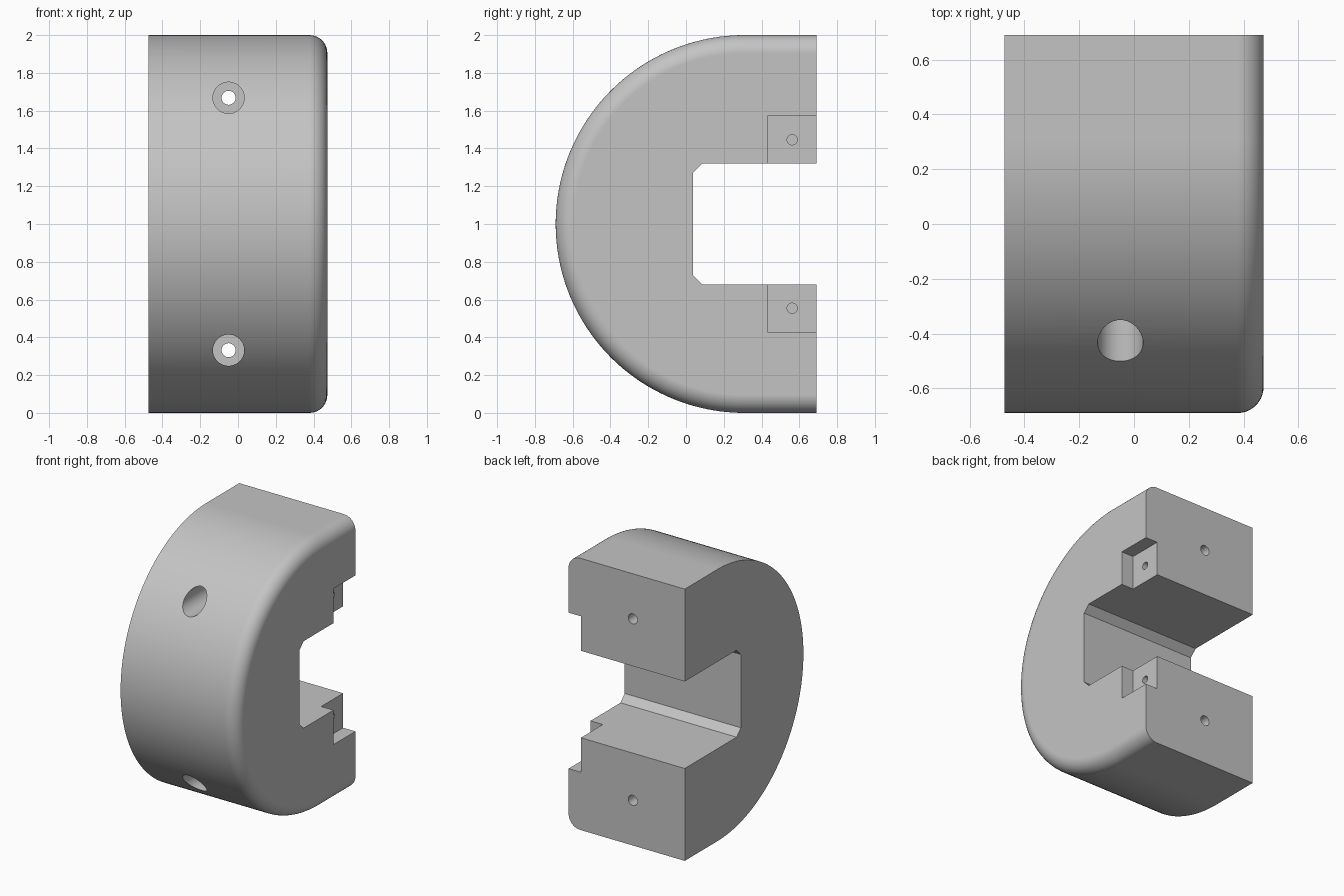
import bpy, bmesh
from math import pi, sin, cos, radians
from mathutils import Matrix

if "Cube" in bpy.data.objects:
    bpy.data.objects.remove(bpy.data.objects["Cube"], do_unlink=True)

HALF_W, BACK, MID = 0.473, 0.69, 1.0
ARC_Y = BACK - 0.38

grey = bpy.data.materials.new("plain grey")
grey.use_nodes = True
colour = (0.55, 0.55, 0.55, 1)
grey.diffuse_color = colour
grey.node_tree.nodes["Principled BSDF"].inputs["Base Color"].default_value = colour


def finish(bm, name):
    bmesh.ops.recalc_face_normals(bm, faces=bm.faces)
    mesh = bpy.data.meshes.new(name)
    bm.to_mesh(mesh)
    bm.free()
    mesh.materials.append(grey)
    obj = bpy.data.objects.new(name, mesh)
    bpy.context.collection.objects.link(obj)
    return obj


def prism(profile, x0, x1):
    """Extrude a (y, z) outline along x."""
    bm = bmesh.new()
    face = bm.faces.new([bm.verts.new((x0, y, z)) for y, z in profile])
    new = bmesh.ops.extrude_face_region(bm, geom=[face])["geom"]
    bmesh.ops.translate(bm, vec=(x1 - x0, 0, 0),
                        verts=[v for v in new if isinstance(v, bmesh.types.BMVert)])
    return bm


def cylinder(name, radius, start, length, axis):
    """Cylinder beginning at start and running along +x or +y."""
    bm = bmesh.new()
    bmesh.ops.create_cone(bm, cap_ends=True, segments=40, radius1=radius,
                          radius2=radius, depth=length)
    turn = Matrix.Rotation(pi / 2, 4, "Y" if axis == "x" else "X")
    shift = (length / 2, 0, 0) if axis == "x" else (0, length / 2, 0)
    centre = Matrix.Translation(start) @ Matrix.Translation(shift)
    bmesh.ops.transform(bm, matrix=centre @ turn, verts=bm.verts)
    return finish(bm, name)


# D-shaped body, rounded along the outer rim of its +x side
steps = 96
outline = [(ARC_Y - sin(pi * i / steps), MID + cos(pi * i / steps)) for i in range(steps + 1)]
outline = [(BACK, 2)] + outline + [(BACK, 0)]
bm = prism(outline, -HALF_W, HALF_W)
rim = [e for e in bm.edges
       if all(v.co.x > HALF_W - 0.001 for v in e.verts)
       and not all(v.co.y > BACK - 0.001 for v in e.verts)]
bmesh.ops.bevel(bm, geom=rim, offset=0.095, segments=10, profile=0.5, affect="EDGES")
body = finish(bm, "clamp_body")

# Central slot with chamfered inner corners
y0, h, c = 0.037, 0.32, 0.05
slot = [(1, MID - h), (y0 + c, MID - h), (y0, MID - h + c),
        (y0, MID + h - c), (y0 + c, MID + h), (1, MID + h)]
cutters = [finish(prism(slot, -1, 1), "slot_cutter")]

# Corner notches, pilot holes and counterbored screw holes, above and below
for side, s in (("upper", 1), ("lower", -1)):
    near, far = MID + s * 0.25, MID + s * 0.574
    notch = [(0.435, near), (1, near), (1, far), (0.435, far)]
    cutters.append(finish(prism(notch, HALF_W - 0.1, 1), side + "_notch_cutter"))
    cutters.append(cylinder(side + "_pilot_cutter", 0.027,
                            (0.1, 0.562, MID + s * 0.446), 0.5, "x"))
    z = MID + s * 0.668
    cutters.append(cylinder(side + "_bore_cutter", 0.083, (-0.05, -1, z), 1.25, "y"))
    cutters.append(cylinder(side + "_screw_cutter", 0.037, (-0.05, -0.9, z), 2, "y"))

bpy.ops.object.select_all(action="DESELECT")
bpy.context.view_layer.objects.active = body
body.select_set(True)
for cutter in cutters:
    cutter.hide_render = True
    mod = body.modifiers.new("cut", "BOOLEAN")
    mod.operation, mod.solver, mod.object = "DIFFERENCE", "EXACT", cutter
    bpy.ops.object.modifier_apply(modifier=mod.name)
    bpy.data.objects.remove(cutter, do_unlink=True)

# Smooth curved surfaces, crisp machined edges
bpy.ops.object.shade_smooth_by_angle(angle=radians(25))
weighted = body.modifiers.new("even_normals", "WEIGHTED_NORMAL")
weighted.keep_sharp = True
